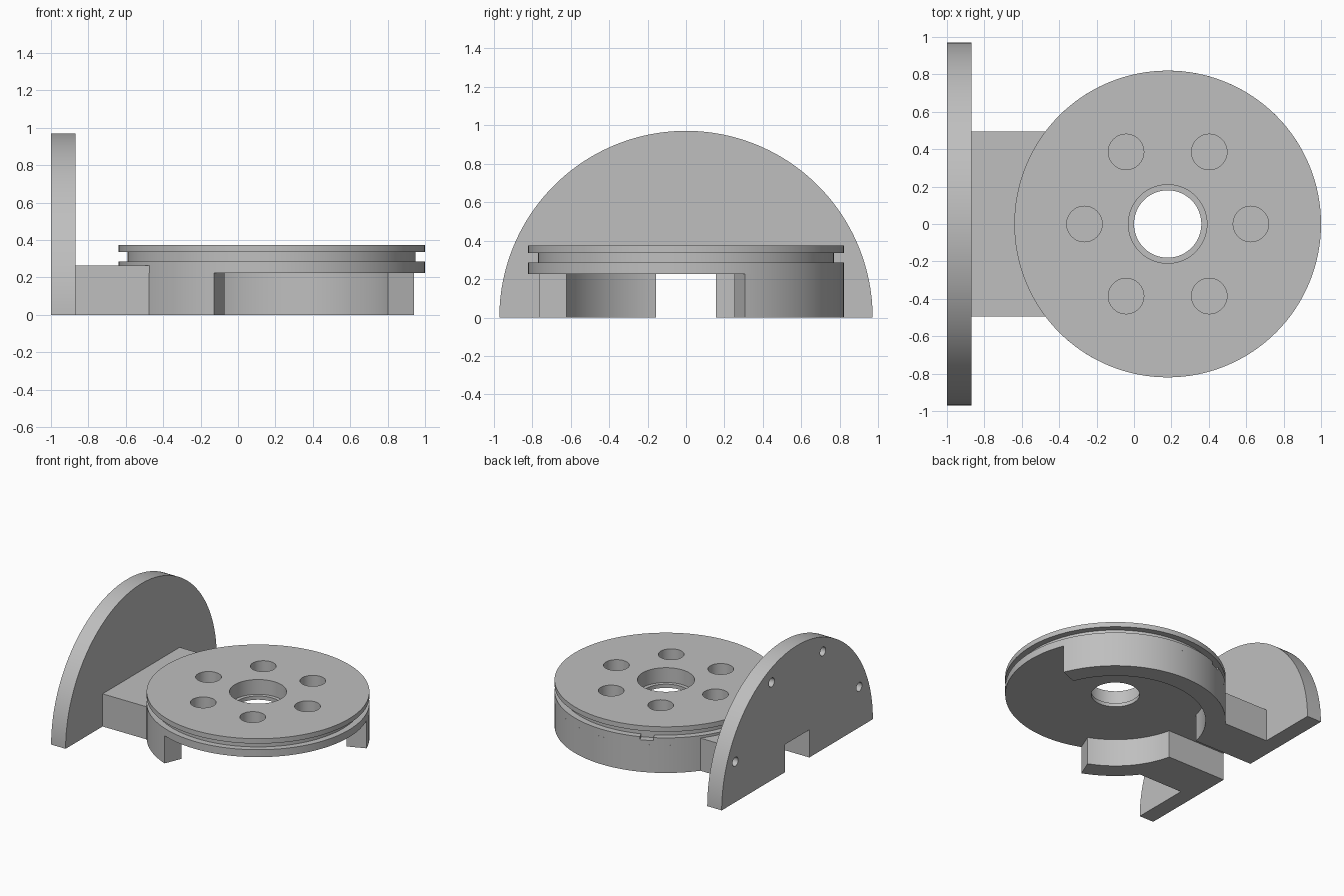
import bpy, bmesh
from math import sin, cos, asin, radians, pi
from mathutils import Matrix, Vector

old = bpy.data.objects.get("Cube")
if old:
    bpy.data.objects.remove(old, do_unlink=True)

CX, R, RIN = 0.18, 0.82, 0.67      # disc centre, disc radius, inner radius of the skirt
SLOT, FLOOR = 0.155, 0.225         # half width of the slot, underside of the disc
ARM, PLATE_R = 0.495, 0.97

grey = bpy.data.materials.new("plain_grey")
grey.use_nodes = True
grey.diffuse_color = (0.52, 0.52, 0.52, 1)
grey.node_tree.nodes["Principled BSDF"].inputs["Base Color"].default_value = (0.52, 0.52, 0.52, 1)


def make(name, bm):
    bmesh.ops.recalc_face_normals(bm, faces=bm.faces)
    mesh = bpy.data.meshes.new(name)
    bm.to_mesh(mesh)
    bm.free()
    mesh.materials.append(grey)
    obj = bpy.data.objects.new(name, mesh)
    bpy.context.collection.objects.link(obj)
    return obj


def extrude(name, outline, direction):
    """Solid from a closed outline pushed along a direction."""
    bm = bmesh.new()
    face = bm.faces.new([bm.verts.new(p) for p in outline])
    ext = bmesh.ops.extrude_face_region(bm, geom=[face], use_keep_orig=True)
    verts = [g for g in ext["geom"] if isinstance(g, bmesh.types.BMVert)]
    bmesh.ops.translate(bm, verts=verts, vec=direction)
    return make(name, bm)


def arc(a, b, radius, n):
    return [(CX + radius * cos(a + (b - a) * i / n),
             radius * sin(a + (b - a) * i / n), 0) for i in range(n + 1)]


def cylinders(name, centres, radius, depth, axis="Z"):
    bm = bmesh.new()
    turn = Matrix.Rotation(pi / 2, 4, "Y") if axis == "X" else Matrix()
    for c in centres:
        bmesh.ops.create_cone(bm, cap_ends=True, segments=40, radius1=radius, radius2=radius,
                              depth=depth, matrix=Matrix.Translation(c) @ turn)
    return make(name, bm)


def box(name, centre, size, angle=0):
    bm = bmesh.new()
    bmesh.ops.create_cube(bm, size=1, matrix=Matrix.Translation(centre)
                          @ Matrix.Rotation(angle, 4, "Z") @ Matrix.Diagonal((*size, 1)))
    return make(name, bm)


def cut(obj, cutter):
    bpy.context.view_layer.objects.active = obj
    mod = obj.modifiers.new("cut", "BOOLEAN")
    mod.operation, mod.solver, mod.object = "DIFFERENCE", "EXACT", cutter
    bpy.ops.object.modifier_apply(modifier=mod.name)
    cutter.hide_render = True


# Grooved disc with a stepped bore
profile = [(0.18, FLOOR), (R, FLOOR), (R, 0.285), (0.77, 0.285), (0.77, 0.335),
           (R, 0.335), (R, 0.375), (0.21, 0.375), (0.21, 0.255), (0.18, 0.255)]
bm = bmesh.new()
verts = [bm.verts.new((CX + r, 0, z)) for r, z in profile]
edges = [bm.edges.new((verts[i - 1], verts[i])) for i in range(len(verts))]
bmesh.ops.spin(bm, geom=verts + edges, cent=(CX, 0, 0), axis=(0, 0, 1),
               angle=2 * pi, steps=128)
bmesh.ops.remove_doubles(bm, verts=bm.verts, dist=0.0001)
disc = make("grooved_disc", bm)

# Six blind pockets, and a small notch at the groove
spots = [Vector((CX + 0.445 * cos(k * pi / 3), 0.445 * sin(k * pi / 3), 0.35)) for k in range(6)]
pockets = cylinders("pocket_cutter", spots, 0.095, 0.2)
a = radians(115)
notch = box("notch_cutter", (CX + 0.8 * cos(a), 0.8 * sin(a), 0.28), (0.07, 0.1, 0.04), a)
cutters = [pockets, notch]
for c in cutters:
    cut(disc, c)

# Skirt under the disc, in two arcs either side of the slot
out_gap, in_gap = asin(SLOT / R), asin(SLOT / RIN)
start, end = radians(22), radians(248)
up = Vector((0, 0, FLOOR))
skirt_back = extrude("skirt_back", arc(start, pi - out_gap, R, 56)
                     + arc(pi - in_gap, start, RIN, 56), up)
skirt_front = extrude("skirt_front", arc(pi + out_gap, end, R, 22)
                      + arc(end, pi + in_gap, RIN, 22), up)

# Arm joining the disc to the plate
reach = asin(ARM / R)
arm = extrude("arm", [(-0.87, -ARM, 0), (-0.87, ARM, 0)]
              + arc(pi - reach, pi + reach, R - 0.002, 24), Vector((0, 0, 0.265)))

# Upright half-round plate
plate = extrude("half_round_plate",
                [(-1, PLATE_R * cos(pi * i / 96), PLATE_R * sin(pi * i / 96)) for i in range(97)],
                Vector((0.13, 0, 0)))

# Slot through the arm and plate
slot = box("slot_cutter", (-0.75, 0, FLOOR - 0.2), (0.8, 2 * SLOT, 0.4))
cutters.append(slot)
cut(arm, slot)
cut(plate, slot)

# Four blind screw holes in the outer face of the plate
angles = [radians(22.5 + 45 * k) for k in range(4)]
holes = cylinders("screw_hole_cutter",
                  [Vector((-1, 0.86 * cos(t), 0.86 * sin(t))) for t in angles], 0.036, 0.18, "X")
cutters.append(holes)
cut(plate, holes)

for c in cutters:
    bpy.data.objects.remove(c, do_unlink=True)

# Smooth curved walls, sharp edges
bpy.ops.object.select_all(action="DESELECT")
for obj in (disc, skirt_back, skirt_front, arm, plate):
    obj.select_set(True)
    bpy.context.view_layer.objects.active = obj
bpy.ops.object.shade_smooth_by_angle(angle=radians(30))
